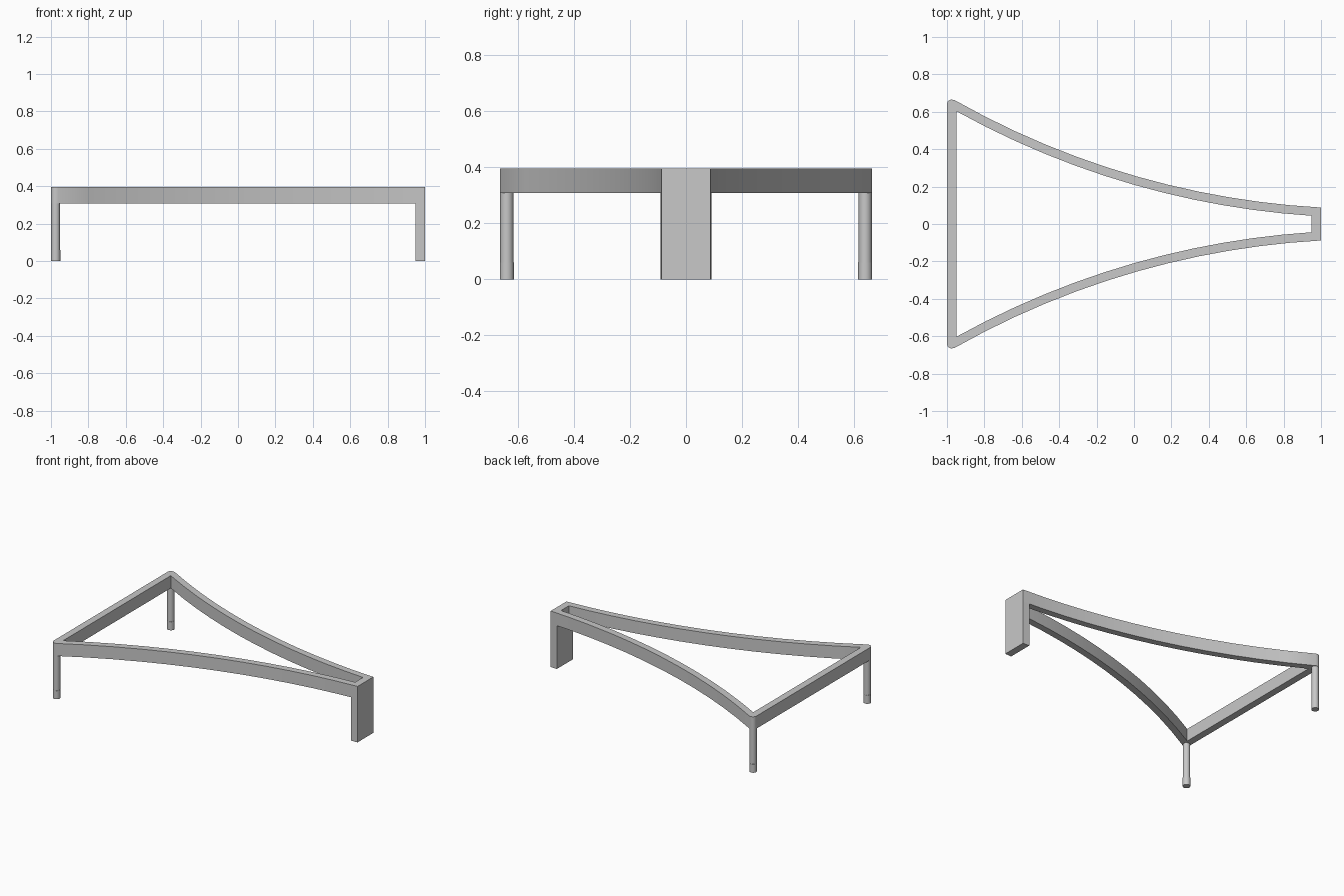
import bpy, bmesh, math
from mathutils import Vector

cube = bpy.data.objects.get("Cube")
if cube:
    bpy.data.objects.remove(cube, do_unlink=True)

TOP, UNDER = 0.397, 0.308          # rail top and underside
BAR = 0.05                         # frame thickness
POST = Vector((-0.975, 0.64))      # rear post centre
ARC = Vector((1.25, 4.571))        # centre of the curved rails
RADIUS = 4.49
STEPS = 12

grey = bpy.data.materials.new("grey")
grey.use_nodes = True
grey.diffuse_color = (0.58, 0.58, 0.58, 1)
grey.node_tree.nodes["Principled BSDF"].inputs["Base Color"].default_value = grey.diffuse_color


def add_object(name, bm):
    bmesh.ops.recalc_face_normals(bm, faces=bm.faces)
    mesh = bpy.data.meshes.new(name)
    bm.to_mesh(mesh)
    bm.free()
    mesh.materials.append(grey)
    mesh.shade_smooth()
    mesh.set_sharp_from_angle(angle=math.radians(35))
    obj = bpy.data.objects.new(name, mesh)
    bpy.context.collection.objects.link(obj)
    return obj


def prism(name, loops, bottom, top):
    """Extrude a flat outline, with optional holes, between two heights."""
    bm = bmesh.new()
    for loop in loops:
        verts = [bm.verts.new((x, y, bottom)) for x, y in loop]
        for a, b in zip(verts, verts[1:] + verts[:1]):
            bm.edges.new((a, b))
    bmesh.ops.triangle_fill(bm, edges=bm.edges[:], use_beauty=True)
    lifted = bmesh.ops.extrude_face_region(bm, geom=bm.faces[:], use_keep_orig=True)
    verts = [v for v in lifted["geom"] if isinstance(v, bmesh.types.BMVert)]
    bmesh.ops.translate(bm, verts=verts, vec=(0, 0, top - bottom))
    return add_object(name, bm)


def arc_y(x, radius):
    return ARC.y - math.sqrt(radius ** 2 - (x - ARC.x) ** 2)


def curved_side(x0, x1, radius):
    xs = [x0 + (x1 - x0) * i / STEPS for i in range(STEPS + 1)]
    return [(x, arc_y(x, radius)) for x in xs]


def mirrored(half):
    return half + [(x, -y) for x, y in reversed(half)]


# Open frame: rounded rear corners, concave side rails, straight ends
r = BAR / 2
corner = [(POST.x + r * math.cos(a), POST.y + r * math.sin(a))
          for a in (math.radians(180 - 15 * i) for i in range(8))]
outer = corner + curved_side(POST.x + r / 2, 1, RADIUS)
inner = curved_side(BAR - 1, 1 - BAR, RADIUS + 0.047)
prism("frame", [mirrored(outer), mirrored(inner)], UNDER, TOP)

# Broad front-end leg, flush with the rail ends
leg = [(x, arc_y(x, RADIUS)) for x in (1 - BAR, 1)]
prism("end_leg", [mirrored(leg)], 0, UNDER)


def cylinder(name, y, radius, bottom, top):
    bm = bmesh.new()
    bmesh.ops.create_cone(bm, cap_ends=True, segments=24, radius1=radius,
                          radius2=radius, depth=top - bottom)
    obj = add_object(name, bm)
    obj.location = (POST.x, y, (top + bottom) / 2)


# Round rear posts with slightly wider feet
for side, sign in (("left", 1), ("right", -1)):
    cylinder("post_" + side, sign * POST.y, 0.0235, 0.06, UNDER)
    cylinder("foot_" + side, sign * POST.y, 0.025, 0, 0.06)
